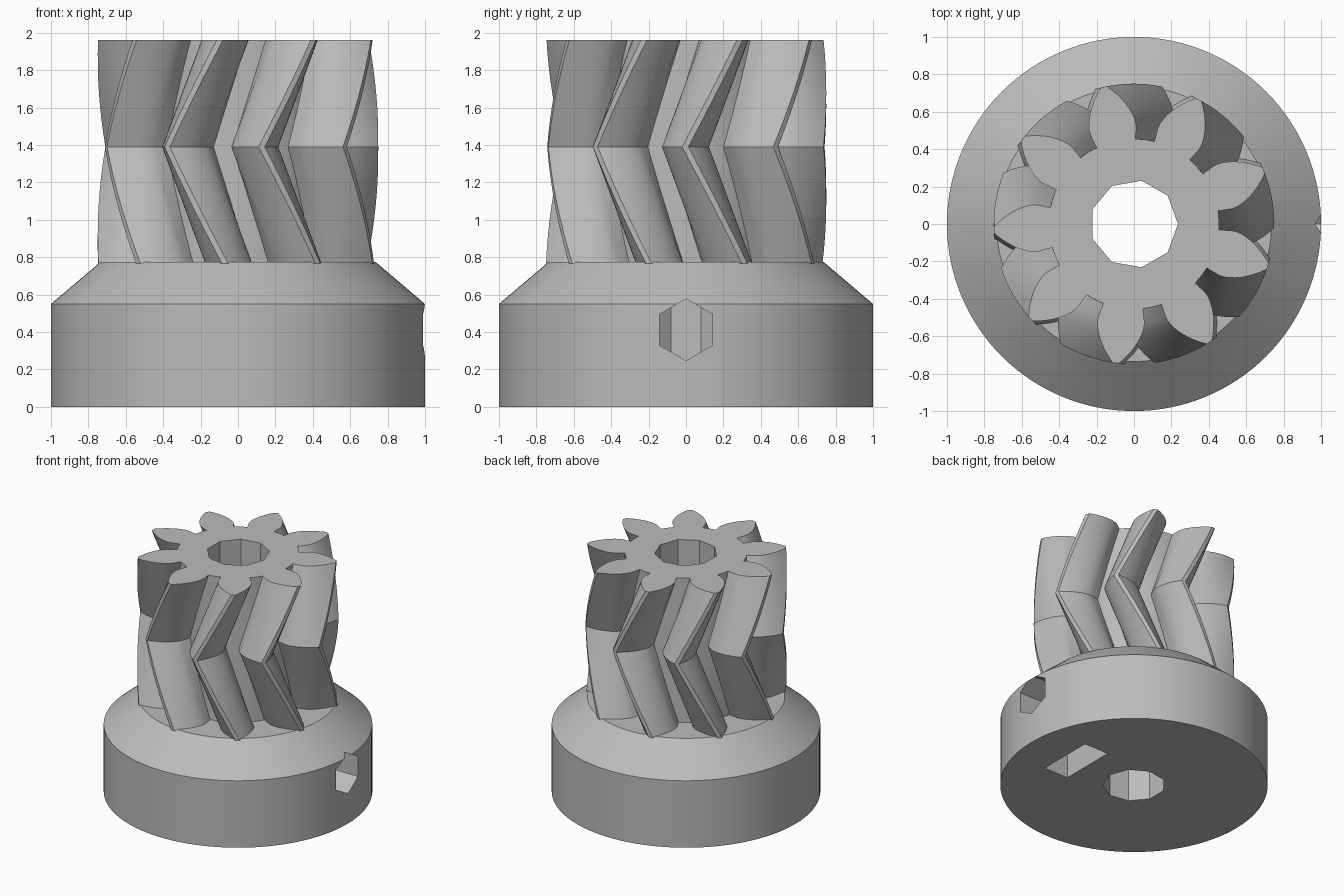
import bpy, bmesh
from math import sin, cos, pi, radians, sqrt, atan

if "Cube" in bpy.data.objects:
    bpy.data.objects.remove(bpy.data.objects["Cube"])

grey = bpy.data.materials.new("plain grey")
grey.use_nodes = True
grey.diffuse_color = (0.5, 0.5, 0.5, 1)
grey.node_tree.nodes["Principled BSDF"].inputs["Base Color"].default_value = (0.5, 0.5, 0.5, 1)


def loft(name, rings):
    """Closed solid through rings of equal point count."""
    bm = bmesh.new()
    loops = [[bm.verts.new(p) for p in ring] for ring in rings]
    n = len(loops[0])
    for a, b in zip(loops, loops[1:]):
        for i in range(n):
            j = (i + 1) % n
            bm.faces.new((a[i], a[j], b[j], b[i]))
    bm.faces.new(loops[0][::-1])
    bm.faces.new(loops[-1])
    bmesh.ops.recalc_face_normals(bm, faces=bm.faces)
    mesh = bpy.data.meshes.new(name)
    bm.to_mesh(mesh)
    bm.free()
    mesh.materials.append(grey)
    ob = bpy.data.objects.new(name, mesh)
    bpy.context.collection.objects.link(ob)
    return ob


def ring_z(r, z, n):
    return [(r * cos(2 * pi * i / n), r * sin(2 * pi * i / n), z) for i in range(n)]


def hex_x(r, x, z):
    """Hexagon facing x with a corner at the top."""
    return [(x, r * sin(pi * i / 3), z + r * cos(pi * i / 3)) for i in range(6)]


def cut(ob, cutters):
    bpy.context.view_layer.objects.active = ob
    for c in cutters:
        m = ob.modifiers.new("cut", 'BOOLEAN')
        m.operation = 'DIFFERENCE'
        m.solver = 'EXACT'
        m.object = c
        bpy.ops.object.modifier_apply(modifier=m.name)


# Herringbone gear: nine involute teeth, twisted one way then the other
TEETH, ROOT, BASE, TIP = 9, 0.455, 0.53, 0.75
BOTTOM, MIDDLE, TOP = 0.765, 1.39, 1.96
TWIST = radians(40)
half_base = radians(13.6)


def flank():
    pts = [(ROOT, half_base)]
    for i in range(9):
        r = BASE + (TIP - BASE) * i / 8
        t = sqrt((r / BASE) ** 2 - 1)
        pts.append((r, half_base - (t - atan(t))))
    return pts


def gear_ring(z):
    turn = radians(22.5) - TWIST * ((TOP - MIDDLE) - abs(z - MIDDLE))
    side = flank()
    tooth = [(r, -a) for r, a in side] + [(r, a) for r, a in reversed(side)]
    tooth.append((ROOT, pi / TEETH))
    return [(r * cos(a + turn + k * 2 * pi / TEETH), r * sin(a + turn + k * 2 * pi / TEETH), z)
            for k in range(TEETH) for r, a in tooth]


STEPS = 8
levels = [BOTTOM + (MIDDLE - BOTTOM) * i / STEPS for i in range(STEPS)]
levels += [MIDDLE + (TOP - MIDDLE) * i / STEPS for i in range(STEPS + 1)]
gear = loft("herringbone_gear", [gear_ring(z) for z in levels])

# Hub with a conical shoulder
hub = loft("hub", [ring_z(r, z, 128) for r, z in ((1, 0), (1, 0.55), (0.735, 0.775))])

# Shaft bore, set screw hole and captive nut slot
bore = loft("bore_cutter", [ring_z(0.235, z, 9) for z in (-0.2, 2.2)])
screw = loft("screw_cutter", [hex_x(0.165, x, 0.412) for x in (0.02, 1.2)])
nut = loft("nut_cutter", [hex_x(0.27, x, 0.412) for x in (0.455, 0.675)])
slot = loft("slot_cutter", [[(x, y, z) for x, y in
            ((0.455, -0.234), (0.675, -0.234), (0.675, 0.234), (0.455, 0.234))]
            for z in (-0.2, 0.412)])
cut(gear, [bore])
cut(hub, [bore, screw, nut, slot])
for c in (bore, screw, nut, slot):
    bpy.data.objects.remove(c)

# Smooth the curved surfaces, keep edges crisp
for ob in (gear, hub):
    bpy.ops.object.select_all(action='DESELECT')
    ob.select_set(True)
    bpy.context.view_layer.objects.active = ob
    bpy.ops.object.shade_smooth_by_angle(angle=radians(25))
